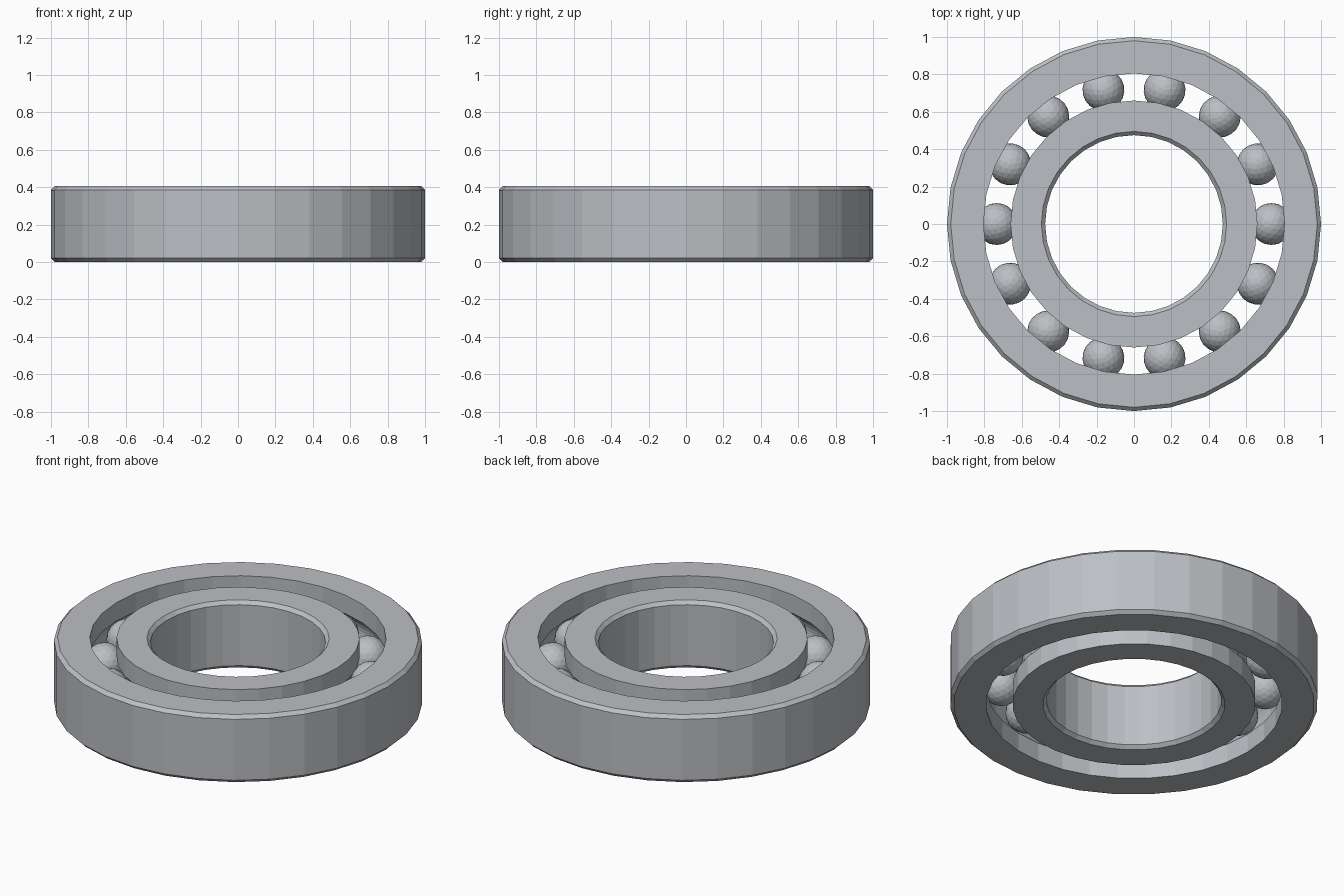
import bpy, bmesh, math

SIDES = 32
HEIGHT = 0.405
MID = HEIGHT / 2
CHAMFER = 0.02
PITCH = 0.735        # radius of the ball circle
BALL_R = 0.112
BALLS = 14
GROOVE_R = 0.115

cube = bpy.data.objects.get("Cube")
if cube:
    bpy.data.objects.remove(cube, do_unlink=True)

steel = bpy.data.materials.new("steel grey")
steel.use_nodes = True
colour = (0.50, 0.52, 0.55, 1)
steel.diffuse_color = colour
steel.node_tree.nodes["Principled BSDF"].inputs["Base Color"].default_value = colour


def add_object(name, bm):
    mesh = bpy.data.meshes.new(name)
    bm.to_mesh(mesh)
    bm.free()
    mesh.materials.append(steel)
    obj = bpy.data.objects.new(name, mesh)
    bpy.context.collection.objects.link(obj)
    return obj


def ring(name, plain_r, race_r):
    """Turn a ring with a chamfered plain wall and a round ball groove in its race wall."""
    side = 1 if plain_r > race_r else -1      # the way from race to plain wall
    profile = [(race_r, 0), (plain_r - side * CHAMFER, 0), (plain_r, CHAMFER),
               (plain_r, HEIGHT - CHAMFER), (plain_r - side * CHAMFER, HEIGHT),
               (race_r, HEIGHT)]
    half = math.acos(abs(race_r - PITCH) / GROOVE_R)
    for i in range(9):
        a = half * (1 - i / 4)
        profile.append((PITCH + side * GROOVE_R * math.cos(a),
                        MID + GROOVE_R * math.sin(a)))
    bm = bmesh.new()
    loops = []
    for s in range(SIDES):
        t = math.tau * s / SIDES
        loops.append([bm.verts.new((r * math.cos(t), r * math.sin(t), z))
                      for r, z in profile])
    n = len(profile)
    for s in range(SIDES):
        a, b = loops[s], loops[(s + 1) % SIDES]
        for i in range(n):
            j = (i + 1) % n
            bm.faces.new((a[i], b[i], b[j], a[j]))
    bmesh.ops.recalc_face_normals(bm, faces=bm.faces)
    return add_object(name, bm)


# Races
ring("outer_ring", 1.0, 0.805)
ring("inner_ring", 0.475, 0.66)

# Faceted balls, sharing one mesh
bm = bmesh.new()
bmesh.ops.create_icosphere(bm, subdivisions=3, radius=BALL_R)
first = add_object("ball_1", bm)
for i in range(BALLS):
    ball = first
    if i:
        ball = bpy.data.objects.new(f"ball_{i + 1}", first.data)
        bpy.context.collection.objects.link(ball)
    t = math.tau * i / BALLS
    ball.location = (PITCH * math.cos(t), PITCH * math.sin(t), MID)
    ball.rotation_euler.z = t
